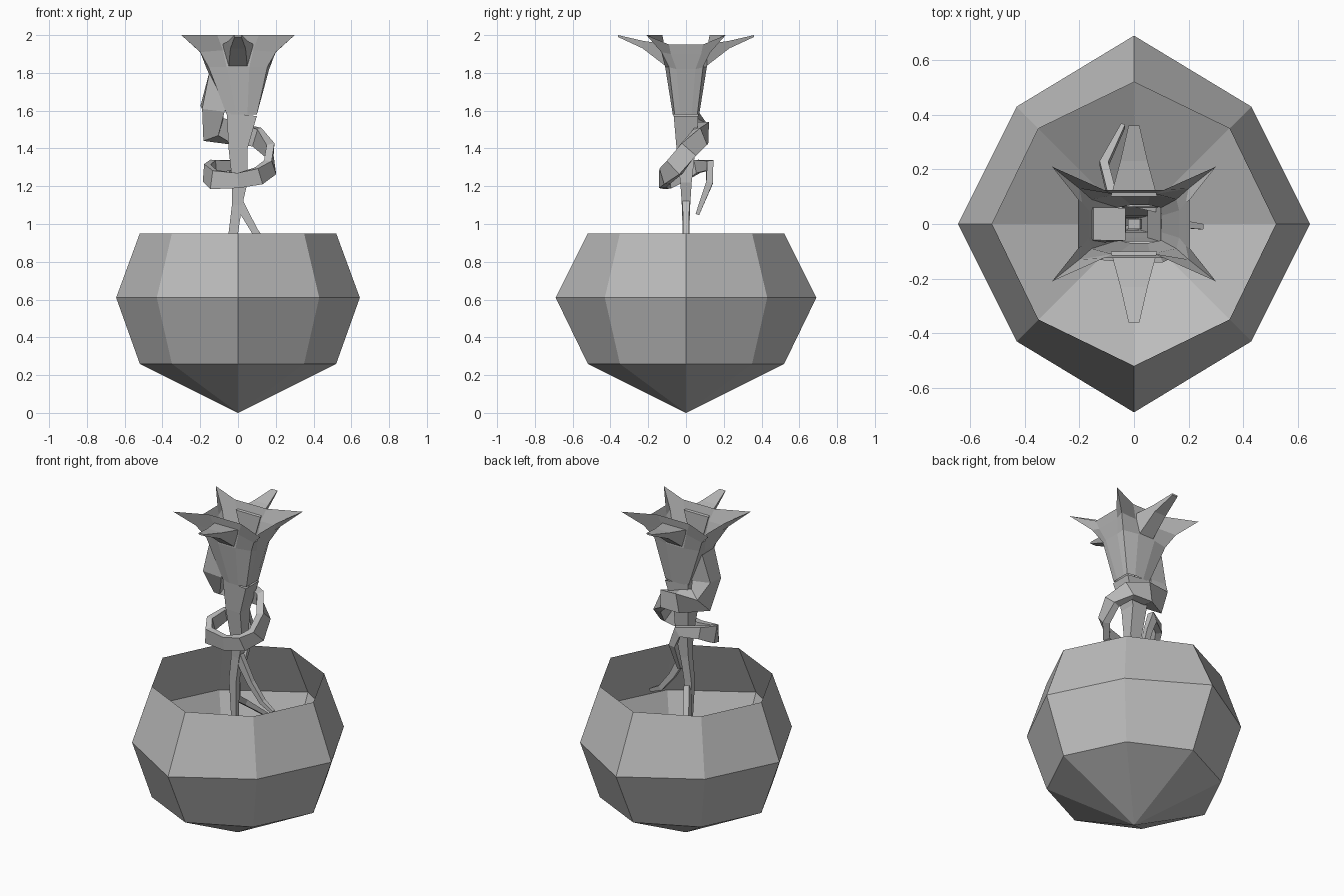
import bpy
import bmesh
from mathutils import Vector

cube = bpy.data.objects.get("Cube")
if cube:
    bpy.data.objects.remove(cube)

GREY = (0.5, 0.5, 0.5, 1)
mat = bpy.data.materials.new("plain_grey")
mat.use_nodes = True
mat.diffuse_color = GREY
mat.node_tree.nodes["Principled BSDF"].inputs["Base Color"].default_value = GREY


def loft(name, rings, cap_start=False, cap_end=False):
    """Skin a list of closed rings into one flat-shaded object."""
    bm = bmesh.new()
    loops = [[bm.verts.new(p) for p in ring] for ring in rings]
    n = len(loops[0])
    for a, b in zip(loops, loops[1:]):
        for i in range(n):
            j = (i + 1) % n
            bm.faces.new((a[i], a[j], b[j], b[i]))
    if cap_start:
        bm.faces.new(loops[0])
    if cap_end:
        bm.faces.new(loops[-1])
    bmesh.ops.remove_doubles(bm, verts=bm.verts, dist=0.0005)
    bmesh.ops.recalc_face_normals(bm, faces=bm.faces)
    mesh = bpy.data.meshes.new(name)
    bm.to_mesh(mesh)
    bm.free()
    mesh.materials.append(mat)
    obj = bpy.data.objects.new(name, mesh)
    bpy.context.collection.objects.link(obj)
    return obj


def sweep(name, path, ref=None, caps=(True, True)):
    """Four-sided tube; path rows are x, y, z, half thickness, half height.
    Without a reference axis the thickness points away from the z axis."""
    pts = [Vector(row[:3]) for row in path]
    rings = []
    for i, p in enumerate(pts):
        t = (pts[min(i + 1, len(pts) - 1)] - pts[max(i - 1, 0)]).normalized()
        side = Vector(ref) if ref else Vector((p.x, p.y, 0))
        side = (side - t * side.dot(t)).normalized()
        up = t.cross(side)
        w, h = path[i][3:]
        rings.append([p + side * w * a + up * h * b
                      for a, b in ((1, 1), (-1, 1), (-1, -1), (1, -1))])
    return loft(name, rings, *caps)


# Faceted open bowl: z, x radius, diagonal offset, y radius
bowl = []
for z, rx, d, ry in ((0, 0, 0, 0), (0.26, 0.52, 0.35, 0.52),
                     (0.61, 0.645, 0.43, 0.69), (0.95, 0.52, 0.35, 0.52)):
    bowl.append([(rx, 0, z), (d, d, z), (0, ry, z), (-d, d, z),
                 (-rx, 0, z), (-d, -d, z), (0, -ry, z), (d, -d, z)])
loft("bowl", bowl)


# Open flower with four pointed corners
def flower_ring(side, corner, front, shift=0):
    quad = (side, corner, front)
    ring = []
    for sx, sy, order in ((1, 1, 1), (-1, 1, -1), (-1, -1, 1), (1, -1, -1)):
        ring += [(x * sx + shift, y * sy, z) for x, y, z in quad[::order]]
    return ring


loft("flower", [
    flower_ring((0.08, 0.03, 1.58), (0.08, 0.06, 1.58), (0.03, 0.07, 1.58), 0.02),
    flower_ring((0.165, 0.05, 1.82), (0.155, 0.09, 1.83), (0.06, 0.11, 1.83)),
    flower_ring((0.19, 0.08, 1.9), (0.2, 0.13, 1.91), (0.08, 0.11, 1.92)),
    flower_ring((0.205, 0.09, 1.95), (0.3, 0.21, 2), (0.11, 0.125, 2)),
])

# Wedge petals at front and back: y, top z, top half width, bottom z, bottom half width
for name, s in (("front_petal", -1), ("back_petal", 1)):
    loft(name, [[(-tw, s * y, tz), (tw, s * y, tz), (bw, s * y, bz), (-bw, s * y, bz)]
                for y, tz, tw, bz, bw in ((0.1, 1.95, 0.085, 1.83, 0.05),
                                          (0.23, 1.97, 0.05, 1.93, 0.04),
                                          (0.36, 2, 0.02, 1.99, 0.018))], True, True)

# Tapering stem
sweep("stem", [
    (0.02, 0, 1.58, 0.08, 0.065), (0, 0, 1.4, 0.05, 0.05),
    (0.01, 0, 1.22, 0.04, 0.03), (-0.005, 0, 1.1, 0.027, 0.022),
    (-0.025, 0, 0.95, 0.025, 0.018), (-0.02, 0, 0.65, 0.015, 0.012),
], (1, 0, 0), (False, True))

# Vine winding round the stem and hanging down behind it
sweep("winding_vine", [
    (-0.09, 0, 1.8, 0.06, 0.06), (-0.135, -0.01, 1.61, 0.06, 0.06),
    (-0.13, 0.04, 1.5, 0.05, 0.065), (-0.02, 0.09, 1.48, 0.03, 0.06),
    (0.1, 0.075, 1.46, 0.022, 0.05), (0.17, 0.01, 1.39, 0.022, 0.05),
    (0.17, -0.06, 1.3, 0.022, 0.05), (0.11, -0.11, 1.255, 0.02, 0.045),
    (0, -0.125, 1.23, 0.018, 0.04), (-0.13, -0.105, 1.235, 0.02, 0.05),
    (-0.165, -0.03, 1.27, 0.018, 0.05), (-0.13, 0.06, 1.305, 0.018, 0.035),
    (-0.03, 0.125, 1.31, 0.018, 0.03), (0, 0.125, 1.22, 0.018, 0.02),
    (0, 0.06, 1.05, 0.01, 0.012),
])

# Roots reaching into the bowl
sweep("side_root", [(0, 0, 1.12, 0.018, 0.025), (0.09, 0, 0.96, 0.016, 0.018),
                    (0.17, 0, 0.86, 0.014, 0.015), (0.25, -0.01, 0.82, 0.01, 0.01)],
      (0, 1, 0))
sweep("back_root", [(-0.02, 0.01, 0.92, 0.018, 0.02), (-0.08, 0.1, 0.78, 0.016, 0.018),
                    (-0.11, 0.22, 0.7, 0.016, 0.016), (-0.04, 0.36, 0.58, 0.008, 0.01)],
      (1, 0, 0))
